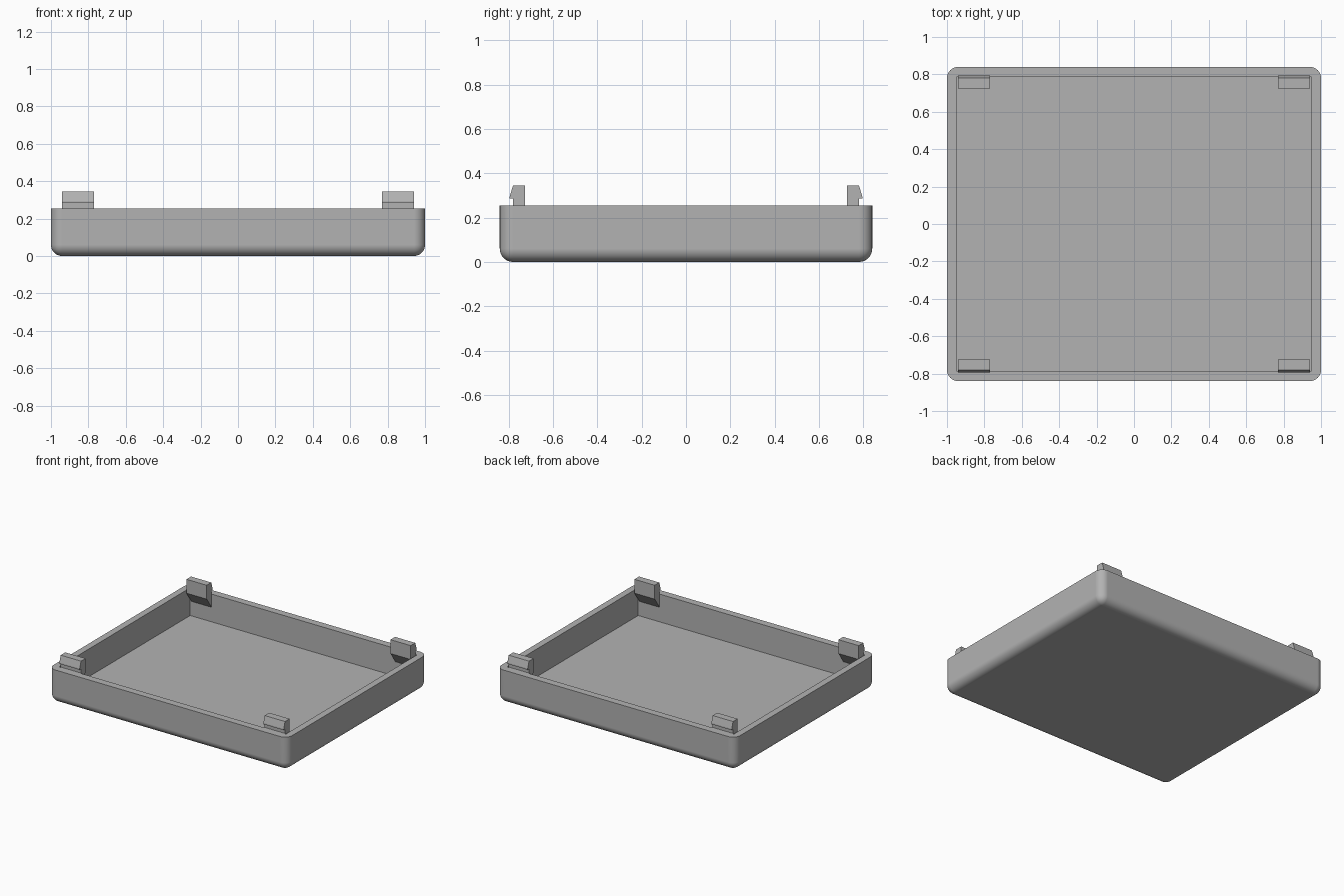
import bpy
import bmesh

if "Cube" in bpy.data.objects:
    bpy.data.objects.remove(bpy.data.objects["Cube"])

HALF_X, HALF_Y, HEIGHT = 1.0, 0.84, 0.255
WALL_X, WALL_Y, FLOOR = 0.05, 0.055, 0.045
FILLET = 0.06

grey = bpy.data.materials.new("plain grey")
grey.use_nodes = True
colour = (0.45, 0.45, 0.45, 1)
grey.diffuse_color = colour
grey.node_tree.nodes["Principled BSDF"].inputs["Base Color"].default_value = colour


def add_object(name, bm):
    bmesh.ops.recalc_face_normals(bm, faces=bm.faces)
    mesh = bpy.data.meshes.new(name)
    bm.to_mesh(mesh)
    bm.free()
    mesh.materials.append(grey)
    obj = bpy.data.objects.new(name, mesh)
    bpy.context.collection.objects.link(obj)
    return obj


def box(half_x, half_y, low, high):
    bm = bmesh.new()
    bmesh.ops.create_cube(bm, size=2)
    for v in bm.verts:
        v.co = (v.co.x * half_x, v.co.y * half_y, high if v.co.z > 0 else low)
    return bm


# Tray body: rounded on the upright corners and the bottom, sharp at the rim
bm = box(HALF_X, HALF_Y, 0, HEIGHT)
edges = [e for e in bm.edges if min(v.co.z for v in e.verts) < HEIGHT / 2]
bmesh.ops.bevel(bm, geom=edges, offset=FILLET, offset_type='OFFSET',
                segments=8, profile=0.5, affect='EDGES', clamp_overlap=True)
tray = add_object("tray", bm)

# Square-cornered cavity
cutter = add_object("cavity_cutter", box(HALF_X - WALL_X, HALF_Y - WALL_Y, FLOOR, HEIGHT + 0.2))
cutter.hide_render = True
cut = tray.modifiers.new("cavity", 'BOOLEAN')
cut.operation = 'DIFFERENCE'
cut.solver = 'EXACT'
cut.object = cutter
bpy.context.view_layer.objects.active = tray
tray.select_set(True)
cutter.select_set(False)
bpy.ops.object.modifier_apply(modifier=cut.name)
bpy.data.objects.remove(cutter)
bpy.ops.object.shade_smooth_by_angle(angle=0.52)
weighted = tray.modifiers.new("clean_shading", 'WEIGHTED_NORMAL')
weighted.keep_sharp = True

# Snap clips: hooked profile (y, z) with a tapered foot on the wall
CLIP = [(0.725, 0.345), (0.78, 0.345), (0.795, 0.295), (0.795, 0.285),
        (0.78, 0.285), (0.78, 0.255), (0.79, 0.25), (0.79, 0.148), (0.725, 0.24)]
for end, sy in (("front", -1), ("back", 1)):
    for side, sx in (("right", -1), ("left", 1)):
        bm = bmesh.new()
        profile = bm.faces.new([bm.verts.new((sx * 0.77, sy * y, z)) for y, z in CLIP])
        grown = bmesh.ops.extrude_face_region(bm, geom=[profile])["geom"]
        moved = [g for g in grown if isinstance(g, bmesh.types.BMVert)]
        bmesh.ops.translate(bm, verts=moved, vec=(sx * 0.17, 0, 0))
        add_object(f"{end}_{side}_clip", bm)
